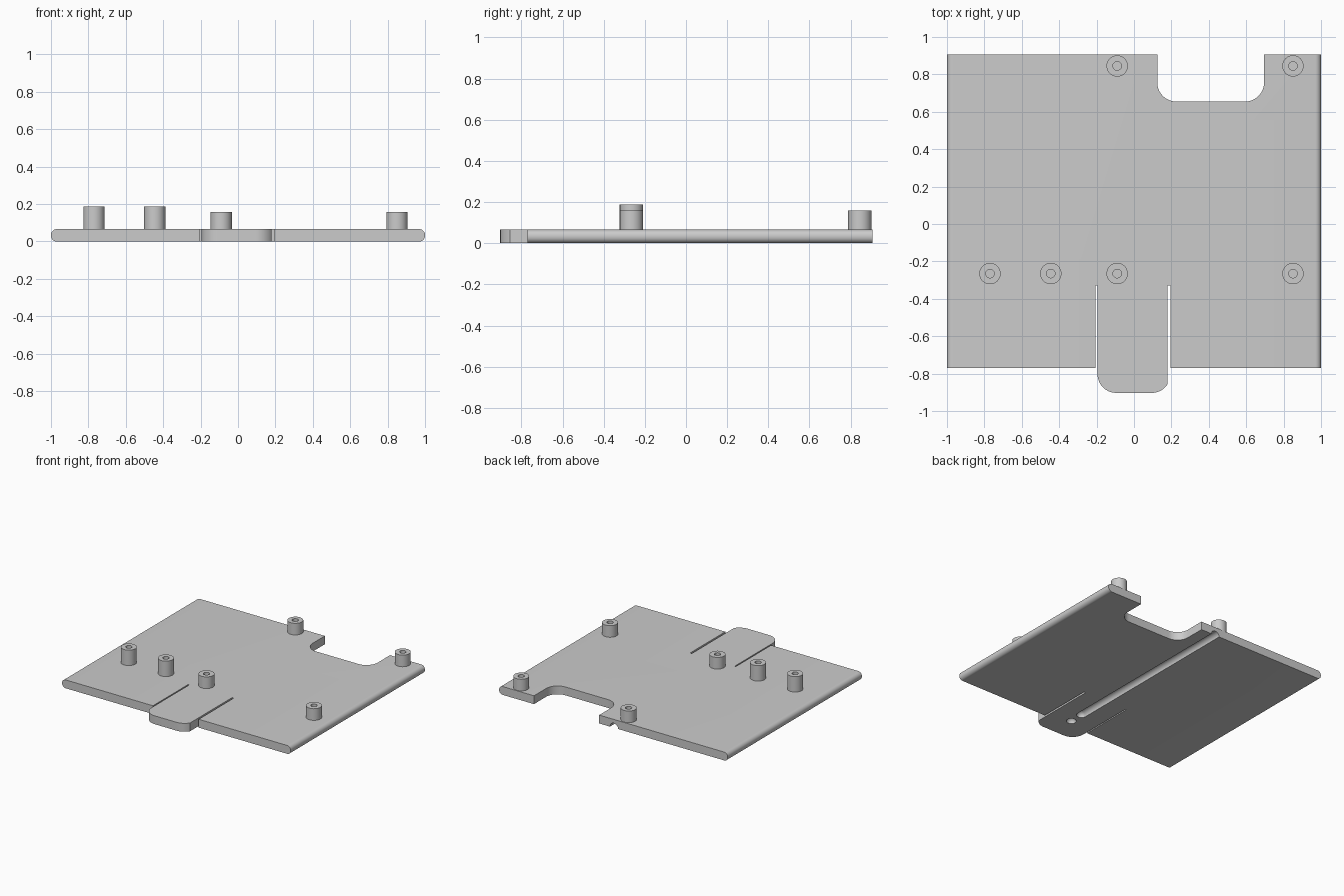
import bpy, bmesh, math
from mathutils import Matrix, Vector

if "Cube" in bpy.data.objects:
    bpy.data.objects.remove(bpy.data.objects["Cube"])

T = 0.066          # plate thickness
EDGE_R = 0.031     # rounding of the two long side edges

grey = bpy.data.materials.new("plain_grey")
grey.diffuse_color = (0.6, 0.6, 0.6, 1)
grey.use_nodes = True
grey.node_tree.nodes["Principled BSDF"].inputs["Base Color"].default_value = grey.diffuse_color


def finish(bm, name):
    bmesh.ops.recalc_face_normals(bm, faces=bm.faces)
    me = bpy.data.meshes.new(name)
    bm.to_mesh(me)
    bm.free()
    me.materials.append(grey)
    ob = bpy.data.objects.new(name, me)
    bpy.context.collection.objects.link(ob)
    return ob


def smooth(ob):
    bpy.ops.object.select_all(action='DESELECT')
    ob.select_set(True)
    bpy.context.view_layer.objects.active = ob
    bpy.ops.object.shade_smooth_by_angle(angle=math.radians(30))


def arc(cx, cy, r, a0, a1, n=10):
    return [(cx + r * math.cos(math.radians(a0 + (a1 - a0) * i / n)),
             cy + r * math.sin(math.radians(a0 + (a1 - a0) * i / n)))
            for i in range(n + 1)]


# Plate outline: front edge, latch tongue between two slots, back notch
trim = math.degrees(math.acos(0.85))
outline = [(-1, -0.77), (-0.205, -0.77), (-0.205, -0.33), (-0.195, -0.33)]
outline += arc(-0.095, -0.803, 0.1, 180, 270)
outline += arc(0.095, -0.803, 0.1, 270, 360 - trim)
outline += [(0.18, -0.33), (0.195, -0.33), (0.195, -0.77), (1, -0.77),
            (1, 0.907), (0.695, 0.907)]
outline += arc(0.595, 0.755, 0.1, 0, -90)
outline += arc(0.225, 0.755, 0.1, -90, -180)
outline += [(0.125, 0.907), (-1, 0.907)]

bm = bmesh.new()
base = bm.faces.new([bm.verts.new((x, y, 0)) for x, y in outline])
ext = bmesh.ops.extrude_face_region(bm, geom=[base])
for v in ext["geom"]:
    if isinstance(v, bmesh.types.BMVert):
        v.co.z = T
sides = [e for e in bm.edges
         if all(abs(v.co.x) > 0.999 for v in e.verts)
         and abs(e.verts[0].co.y - e.verts[1].co.y) > 1]
bmesh.ops.bevel(bm, geom=sides, offset=EDGE_R, offset_type='OFFSET',
                segments=8, profile=0.5, affect='EDGES')
plate = finish(bm, "base_plate")


# Underside groove with a round end, and a small dimple in front of it
def capsule(name, y0, y1, r):
    bm = bmesh.new()
    bmesh.ops.create_uvsphere(bm, u_segments=24, v_segments=12, radius=r,
                              matrix=Matrix.Rotation(math.pi / 2, 4, 'X'))
    for v in bm.verts:
        v.co.y += y1 if v.co.y > 0.001 else y0
    bmesh.ops.translate(bm, verts=bm.verts, vec=Vector((-0.005, 0, 0)))
    return finish(bm, name)


for cutter in (capsule("groove_cutter", -0.595, 1.1, 0.037),
               capsule("dimple_cutter", -0.71, -0.71, 0.036)):
    cutter.hide_render = True
    mod = plate.modifiers.new("cut", 'BOOLEAN')
    mod.operation = 'DIFFERENCE'
    mod.solver = 'EXACT'
    mod.object = cutter
    bpy.context.view_layer.objects.active = plate
    bpy.ops.object.modifier_apply(modifier=mod.name)
    bpy.data.objects.remove(cutter)
smooth(plate)


# Hollow standoff pegs
def peg(name, x, y, top, r=0.057, hole=0.023, n=32):
    profile = [(r, T - 0.005), (r, top), (hole, top), (hole, T + 0.002)]
    bm = bmesh.new()
    rings = [[bm.verts.new((x + q * math.cos(2 * math.pi * i / n),
                            y + q * math.sin(2 * math.pi * i / n), z))
              for i in range(n)] for q, z in profile]
    for a, b in zip(rings, rings[1:]):
        for i in range(n):
            j = (i + 1) % n
            bm.faces.new((a[i], a[j], b[j], b[i]))
    bm.faces.new(rings[-1])
    bm.faces.new(rings[0][::-1])
    smooth(finish(bm, name))


for i, x in enumerate((-0.77, -0.445)):
    peg(f"tall_standoff_{i + 1}", x, -0.265, 0.188)
for i, (x, y) in enumerate([(x, y) for x in (-0.09, 0.85) for y in (-0.265, 0.845)]):
    peg(f"short_standoff_{i + 1}", x, y, 0.158)
